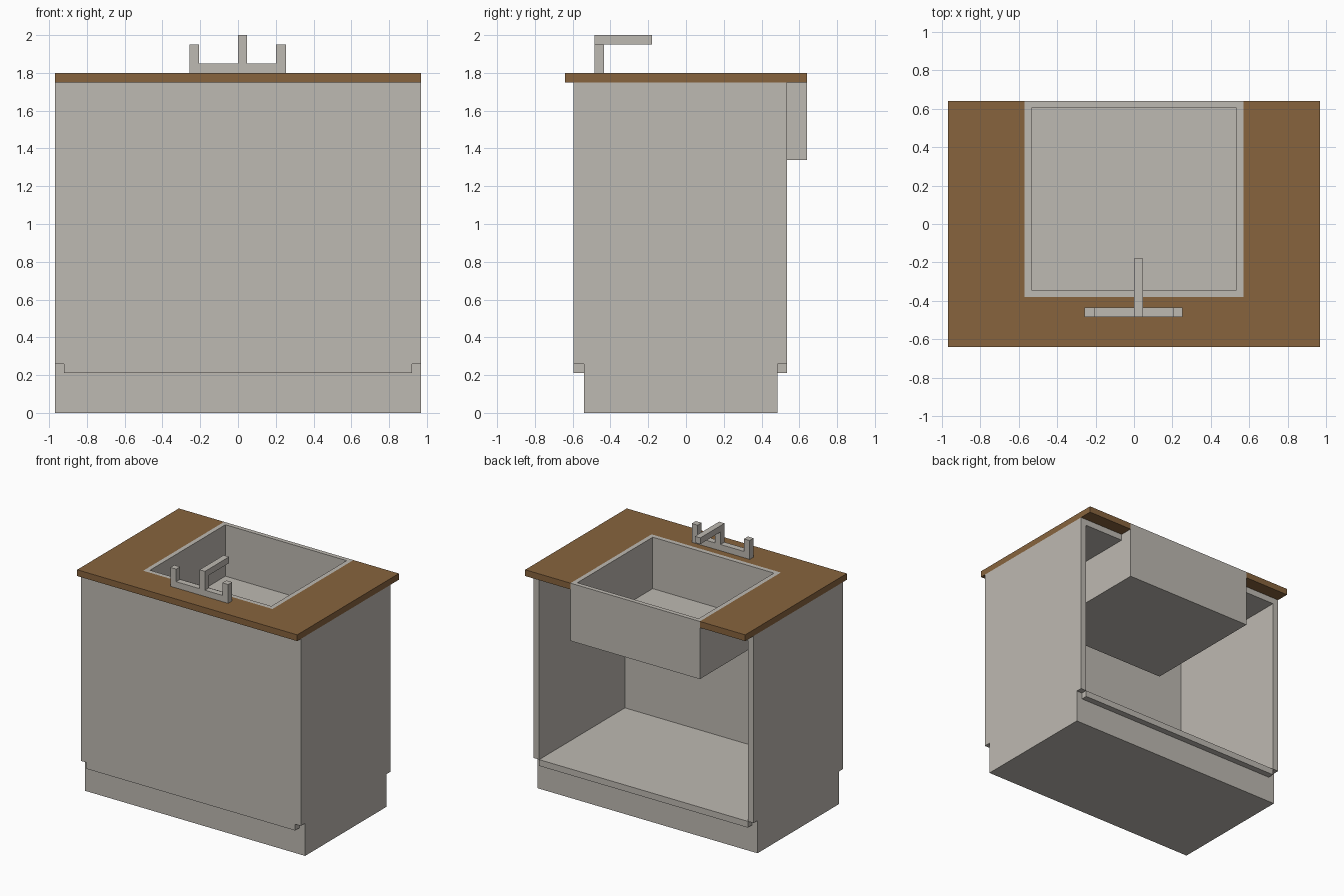
import bpy
import bmesh
from mathutils import Vector

if "Cube" in bpy.data.objects:
    bpy.data.objects.remove(bpy.data.objects["Cube"], do_unlink=True)


def material(name, rgb):
    m = bpy.data.materials.new(name)
    m.use_nodes = True
    m.diffuse_color = (*rgb, 1)
    m.node_tree.nodes["Principled BSDF"].inputs["Base Color"].default_value = (*rgb, 1)
    return m


GREY = material("warm_grey", (0.515, 0.487, 0.445))
WOOD = material("brown_wood", (0.245, 0.127, 0.048))


def finish(name, bm, mat):
    bmesh.ops.recalc_face_normals(bm, faces=bm.faces)
    me = bpy.data.meshes.new(name)
    bm.to_mesh(me)
    bm.free()
    me.materials.append(mat)
    ob = bpy.data.objects.new(name, me)
    bpy.context.collection.objects.link(ob)
    return ob


def prism(name, points, depth, mat):
    """Extrude a closed outline of 3D points along the depth vector."""
    bm = bmesh.new()
    face = bm.faces.new([bm.verts.new(p) for p in points])
    new = bmesh.ops.extrude_face_region(bm, geom=[face])["geom"]
    bmesh.ops.translate(bm, vec=Vector(depth),
                        verts=[v for v in new if isinstance(v, bmesh.types.BMVert)])
    return finish(name, bm, mat)


def box(name, x, y, z, mat):
    pts = [(x[0], y[0], z[0]), (x[1], y[0], z[0]), (x[1], y[1], z[0]), (x[0], y[1], z[0])]
    return prism(name, pts, (0, 0, z[1] - z[0]), mat)


def notched_slab(name, half, y, cut_half, cut_y, z, mat):
    """Slab with a rectangular notch open to the back."""
    pts = [(-half, y[0]), (half, y[0]), (half, y[1]), (cut_half, y[1]),
           (cut_half, cut_y), (-cut_half, cut_y), (-cut_half, y[1]), (-half, y[1])]
    return prism(name, [(a, b, z[0]) for a, b in pts], (0, 0, z[1] - z[0]), mat)


T = 0.05                      # board thickness
HALF, INNER = 0.97, 0.92      # outer and inner half width
FRONT, BACK = -0.595, 0.535   # cabinet depth
TOE_F, TOE_B = -0.54, 0.485   # plinth depth
SINK, SINK_F, EDGE = 0.57, -0.38, 0.64

# Cabinet sides, stepped in at the plinth
profile = [(TOE_F, 0), (TOE_B, 0), (TOE_B, 0.26), (BACK, 0.26),
           (BACK, 1.75), (FRONT, 1.75), (FRONT, 0.26), (TOE_F, 0.26)]
for side, x in (("left", INNER), ("right", -HALF)):
    prism(f"{side}_side_panel", [(x, y, z) for y, z in profile], (T, 0, 0), GREY)

# Plinth, floor, front and top boards
box("plinth", (-INNER, INNER), (TOE_F, TOE_B), (0, 0.21), GREY)
box("cabinet_floor", (-INNER, INNER), (FRONT + T, BACK), (0.21, 0.26), GREY)
box("front_panel", (-INNER, INNER), (FRONT, FRONT + T), (0.21, 1.75), GREY)
notched_slab("cabinet_top", INNER, (FRONT + T, BACK), SINK, SINK_F, (1.70, 1.75), GREY)

# Wooden counter around the sink
notched_slab("countertop", HALF, (-EDGE, EDGE), SINK, SINK_F, (1.75, 1.80), WOOD)

# Sink basin: box with its top inset and pushed down
sink = box("sink_basin", (-SINK, SINK), (SINK_F, EDGE), (1.34, 1.80), GREY)
bm = bmesh.new()
bm.from_mesh(sink.data)
bm.faces.ensure_lookup_table()
top = max(bm.faces, key=lambda f: f.calc_center_median().z)
bmesh.ops.inset_region(bm, faces=[top], thickness=T)
hole = bmesh.ops.extrude_face_region(bm, geom=[top])["geom"]
bmesh.ops.delete(bm, geom=[top], context="FACES_ONLY")
bmesh.ops.translate(bm, vec=(0, 0, 1.39 - 1.80),
                    verts=[v for v in hole if isinstance(v, bmesh.types.BMVert)])
bmesh.ops.recalc_face_normals(bm, faces=bm.faces)
bm.to_mesh(sink.data)
bm.free()

# Tap: base bar with two upright ends and a square spout
TAP_F, TAP_B = -0.485, -0.435
bar = [(-0.257, 1.80), (0.253, 1.80), (0.253, 1.95), (0.202, 1.95),
       (0.202, 1.85), (-0.206, 1.85), (-0.206, 1.95), (-0.257, 1.95)]
prism("tap_base_and_handles", [(x, TAP_F, z) for x, z in bar], (0, TAP_B - TAP_F, 0), GREY)
spout = [(TAP_F, 1.85), (TAP_B, 1.85), (TAP_B, 1.95), (-0.18, 1.95), (-0.18, 2.0), (TAP_F, 2.0)]
prism("tap_spout", [(0, y, z) for y, z in spout], (0.048, 0, 0), GREY)
